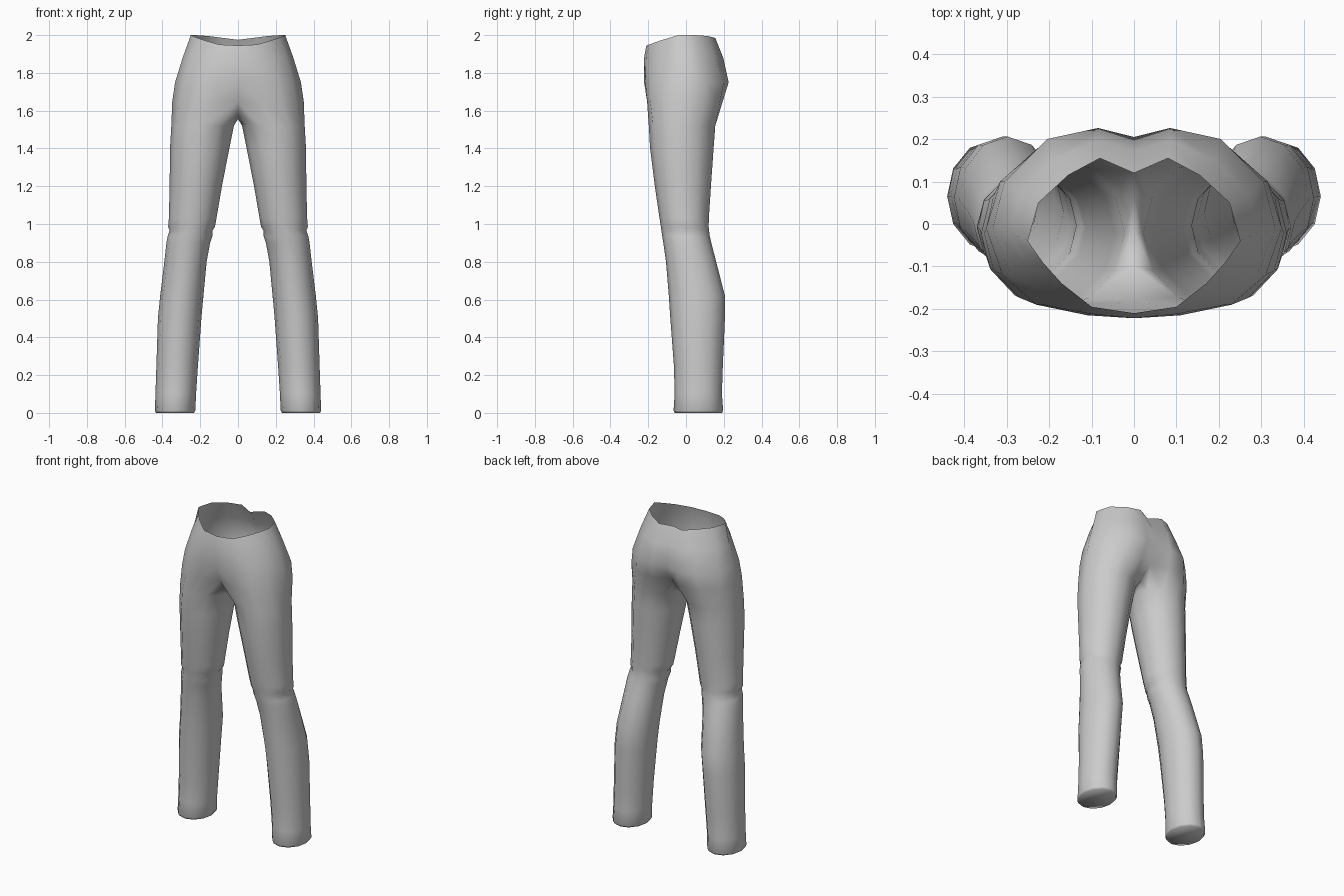
import bpy, bmesh, math

fabric = bpy.data.materials.new("grey fabric")
fabric.diffuse_color = (0.6, 0.6, 0.6, 1)

# Half pelvis arcs from front centre round the hip to back centre
waist = [(0, -.21, 1.945), (.1, -.195, 1.95), (.17, -.14, 1.97), (.215, -.09, 1.985), (.25, -.04, 2),
         (.225, .05, 2), (.155, .115, 1.995), (.08, .155, 1.985), (0, .12, 1.975)]
hip_arcs = [
    (1.88, [(0, -.222), (.1, -.212), (.195, -.165), (.255, -.1), (.293, -.02),
            (.27, .07), (.19, .15), (.085, .197), (0, .172)]),
    (1.75, [(0, -.222), (.11, -.215), (.215, -.19), (.29, -.12), (.333, -.01),
            (.305, .1), (.205, .2), (.085, .226), (0, .205)]),
    (1.65, [(0, -.18), (.12, -.206), (.23, -.19), (.31, -.12), (.348, -.01),
            (.315, .1), (.225, .18), (.1, .195), (0, .145)]),
]
# Underside seam from back to front
crotch = [(0, .07, 1.58), (0, -.02, 1.555), (0, -.1, 1.575)]

# Leg sections: height, inner x, outer x, front y, back y
leg_sections = [
    (1.52, .022, .353, -.197, .155), (1.4, .046, .360, -.190, .146),
    (1.2, .085, .362, -.165, .132), (1.03, .114, .366, -.140, .121),
    (.985, .122, .370, -.133, .120), (.965, .136, .362, -.130, .122),
    (.935, .136, .372, -.126, .126), (.9, .148, .379, -.120, .134),
    (.8, .166, .390, -.106, .160), (.62, .183, .412, -.091, .206),
    (.5, .194, .424, -.083, .206), (.25, .212, .432, -.064, .195),
    (.1, .222, .437, -.060, .190), (.012, .226, .440, -.066, .197),
    (0, .232, .434, -.060, .190),
]
SIDES = 12


def leg_ring(z, x0, x1, y0, y1):
    pts = []
    for k in range(SIDES):
        a = math.radians(30 * (k - 4))
        pts.append(((x0 + x1) / 2 + (x1 - x0) / 2 * math.cos(a),
                    (y0 + y1) / 2 + (y1 - y0) / 2 * math.sin(a), z))
    return pts


bm = bmesh.new()


def add_verts(points):
    return [bm.verts.new(p) for p in points]


def bridge(a, b, closed):
    n = len(a)
    for i in range(n if closed else n - 1):
        j = (i + 1) % n
        bm.faces.new((a[i], b[i], b[j], a[j]))


# Pelvis
ring = add_verts(waist)
for z, arc in hip_arcs:
    nxt = add_verts([(x, y, z) for x, y in arc])
    bridge(ring, nxt, False)
    ring = nxt

# Leg, starting from the last hip arc closed by the crotch seam
ring = ring + add_verts(crotch)
for section in leg_sections:
    nxt = add_verts(leg_ring(*section))
    bridge(ring, nxt, True)
    ring = nxt
bm.faces.new(ring)  # hem underside

for f in bm.faces:
    f.smooth = True
bmesh.ops.recalc_face_normals(bm, faces=bm.faces)
mesh = bpy.data.meshes.new("trousers")
bm.to_mesh(mesh)
bm.free()
mesh.materials.append(fabric)
trousers = bpy.data.objects.new("trousers", mesh)
bpy.context.collection.objects.link(trousers)

# Second half
mirror = trousers.modifiers.new("mirror", 'MIRROR')
mirror.use_clip = True
mirror.merge_threshold = 0.001
